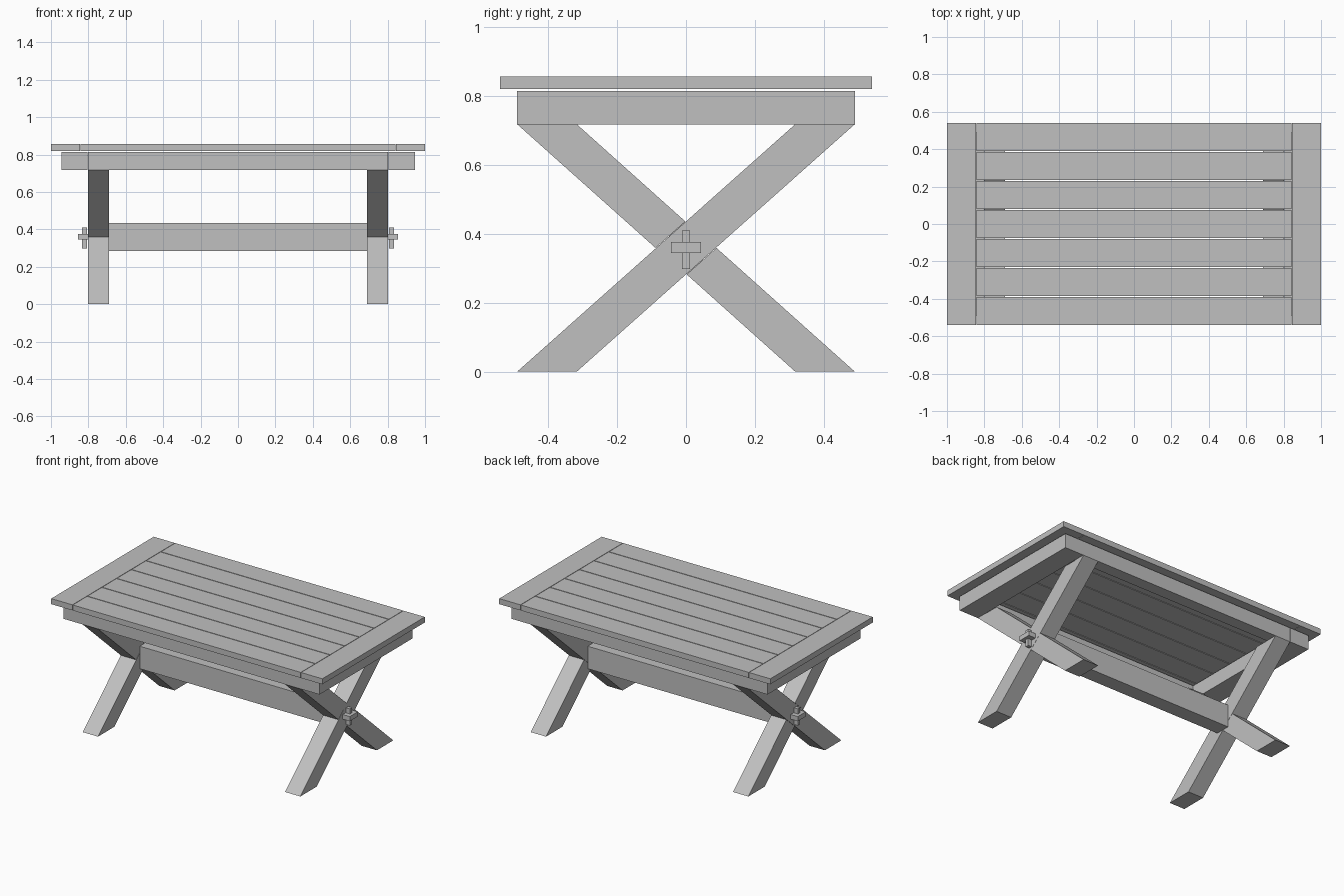
import bpy
import bmesh

cube = bpy.data.objects.get("Cube")
if cube:
    bpy.data.objects.remove(cube, do_unlink=True)

# One plain colour for all the timber
GREY = (0.53, 0.53, 0.53, 1)
wood = bpy.data.materials.new("grey_wood")
wood.use_nodes = True
wood.diffuse_color = GREY
bsdf = next(n for n in wood.node_tree.nodes if n.type == 'BSDF_PRINCIPLED')
bsdf.inputs["Base Color"].default_value = GREY


def prism(name, profile, x0, x1):
    """Extrude a closed (y, z) profile along x."""
    bm = bmesh.new()
    face = bm.faces.new([bm.verts.new((x0, y, z)) for y, z in profile])
    out = bmesh.ops.extrude_face_region(bm, geom=[face])
    moved = [v for v in out["geom"] if isinstance(v, bmesh.types.BMVert)]
    bmesh.ops.translate(bm, verts=moved, vec=(x1 - x0, 0, 0))
    bmesh.ops.recalc_face_normals(bm, faces=bm.faces)
    mesh = bpy.data.meshes.new(name)
    bm.to_mesh(mesh)
    bm.free()
    mesh.materials.append(wood)
    obj = bpy.data.objects.new(name, mesh)
    bpy.context.collection.objects.link(obj)
    return obj


def box(name, xs, ys, zs):
    (y0, y1), (z0, z1) = ys, zs
    return prism(name, [(y0, z0), (y1, z0), (y1, z1), (y0, z1)], *xs)


def span(a, b, side):
    return tuple(sorted((a * side, b * side)))


TOP = (0.82, 0.857)
APRON = (0.718, 0.814)
HALF_Y, GAP = 0.54, 0.005
FOOT_OUT, FOOT_IN, LEG_TOP = 0.49, 0.317, 0.718
MID = LEG_TOP / 2

# Tabletop planks, separated by narrow gaps
pitch = (2 * HALF_Y + GAP) / 7
for i in range(7):
    y = -HALF_Y + i * pitch
    box(f"top_plank_{i + 1}", (-0.841, 0.841), (y, y + pitch - GAP), TOP)

# Long rails under the top
for side, label in ((-1, "front"), (1, "back")):
    box(f"{label}_rail", (-0.803, 0.803), span(0.41, 0.49, side), APRON)

# Stretcher between the two leg frames
box("stretcher", (-0.69, 0.69), (-0.05, 0.05), (0.285, 0.435))

# Points where the crossing legs' edges meet
slope = LEG_TOP / (FOOT_OUT + FOOT_IN)
low_z = FOOT_IN * slope
side_y = (FOOT_OUT - FOOT_IN) / 2

for side, label in ((-1, "right"), (1, "left")):
    # End board of the top and the heavy end rail below it
    box(f"{label}_end_board", span(0.844, 1, side), (-HALF_Y, HALF_Y), TOP)
    box(f"{label}_end_rail", span(0.805, 0.945, side), (-0.49, 0.49), APRON)

    # Crossed legs: one continuous, the other in two halves
    xs = span(0.69, 0.803, side)
    prism(f"{label}_long_leg",
          [(-FOOT_OUT, 0), (-FOOT_IN, 0), (FOOT_OUT, LEG_TOP), (FOOT_IN, LEG_TOP)], *xs)
    lower = [(FOOT_IN, 0), (FOOT_OUT, 0), (side_y + 0.002, MID), (0.002, low_z)]
    prism(f"{label}_lower_half_leg", lower, *xs)
    prism(f"{label}_upper_half_leg", [(-y, LEG_TOP - z) for y, z in lower], *xs)

    # Through tenon with its upright locking wedge
    box(f"{label}_tenon", span(0.80, 0.855, side), (-0.043, 0.043), (0.345, 0.376))
    box(f"{label}_wedge", span(0.806, 0.834, side), (-0.012, 0.012), (0.298, 0.41))
